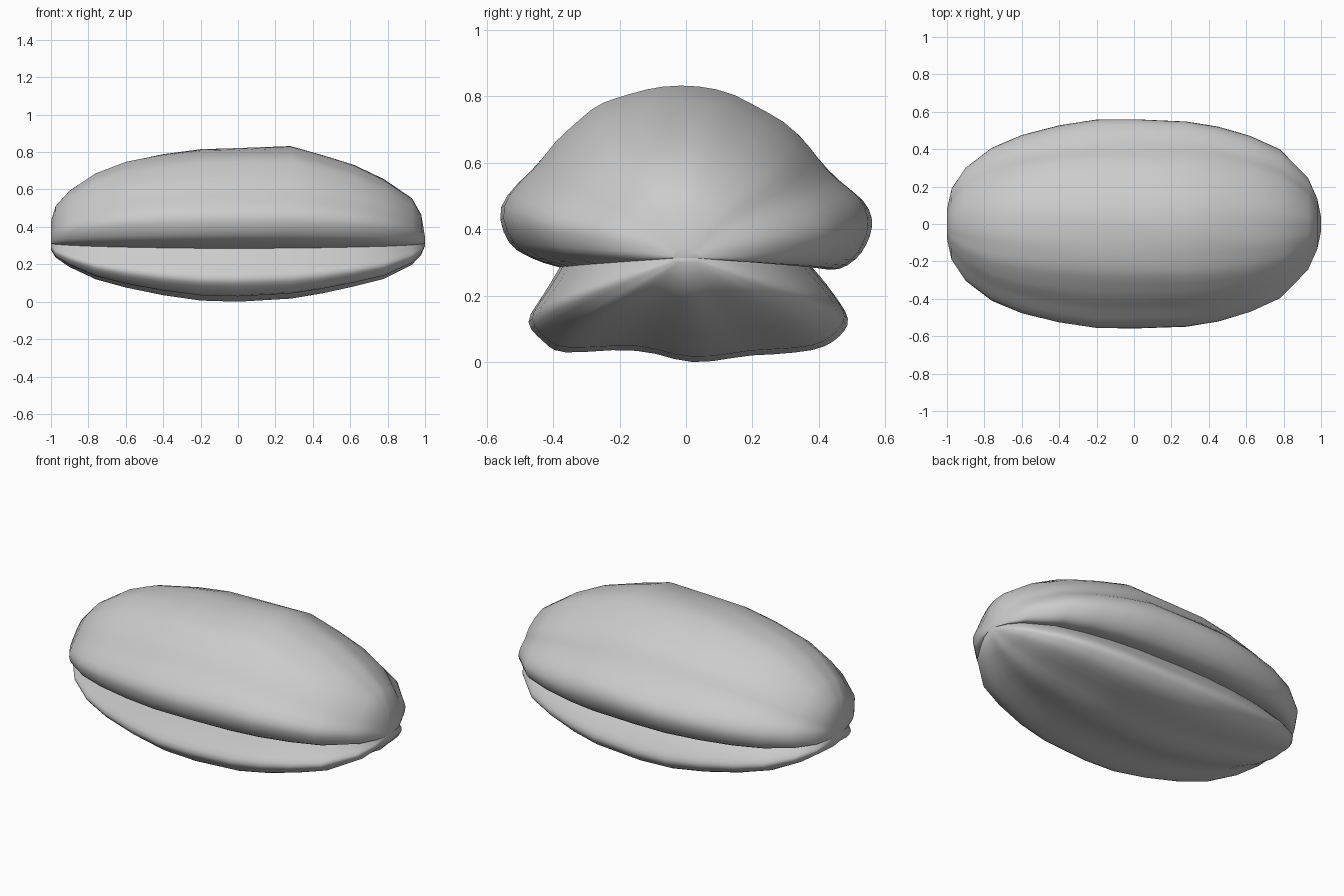
import bpy, bmesh, math
from mathutils import Vector

cube = bpy.data.objects.get("Cube")
if cube:
    bpy.data.objects.remove(cube, do_unlink=True)

grey = bpy.data.materials.new("stone grey")
grey.use_nodes = True
colour = (0.6, 0.6, 0.6, 1)
grey.diffuse_color = colour
grey.node_tree.nodes["Principled BSDF"].inputs["Base Color"].default_value = colour

SEAM = 0.305   # height of the groove between the two shells

# Widest cross-sections (y, z), from one groove to the other
UPPER = [(0.38, 0.285), (0.46, 0.28), (0.53, 0.33), (0.56, 0.41), (0.53, 0.49),
         (0.43, 0.58), (0.34, 0.69), (0.2, 0.78), (0.04, 0.83), (-0.12, 0.82),
         (-0.25, 0.78), (-0.36, 0.7), (-0.47, 0.58), (-0.56, 0.47),
         (-0.53, 0.36), (-0.46, 0.31), (-0.38, 0.285)]
LOWER = [(-0.38, 0.285), (-0.43, 0.2), (-0.475, 0.12), (-0.43, 0.06), (-0.36, 0.03),
         (-0.15, 0.035), (0.02, 0), (0.2, 0.02), (0.38, 0.035), (0.46, 0.08),
         (0.487, 0.13), (0.45, 0.2), (0.38, 0.285)]

# Stations along the length: x, width, height above groove, depth below groove
STATIONS = [(-1, 0.14, 0.22, 0.12), (-0.975, 0.34, 0.38, 0.25), (-0.9, 0.54, 0.54, 0.41),
            (-0.76, 0.73, 0.72, 0.62), (-0.6, 0.85, 0.84, 0.76), (-0.4, 0.94, 0.92, 0.89),
            (-0.2, 0.995, 0.97, 0.98), (0, 1, 0.98, 1), (0.28, 0.98, 1, 0.95),
            (0.45, 0.93, 0.91, 0.86), (0.62, 0.84, 0.81, 0.74), (0.78, 0.71, 0.66, 0.61),
            (0.93, 0.44, 0.46, 0.37), (0.98, 0.24, 0.29, 0.2), (1, 0.07, 0.06, 0.05)]


def smooth_section(points, steps=3):
    """Catmull-Rom rounding of a cross-section."""
    result = []
    last = len(points) - 1
    for i in range(last):
        p = [Vector(points[max(0, min(last, i + k))]) for k in (-1, 0, 1, 2)]
        for s in range(steps):
            t = s / steps
            result.append(0.5 * (2 * p[1] + (p[2] - p[0]) * t
                                 + (2 * p[0] - 5 * p[1] + 4 * p[2] - p[3]) * t ** 2
                                 + (3 * p[1] - p[0] - 3 * p[2] + p[3]) * t ** 3))
    return result + [Vector(points[-1])]


def shell(name, section):
    """Loft a closed half shell through all stations, with faint lengthwise ridges."""
    section = smooth_section(section)
    bm = bmesh.new()
    rows = []
    for x, width, up, down in STATIONS:
        row = []
        for y, z in section:
            rise = z - SEAM
            grow = 1 + 0.006 * math.sin(y * 31 + x * 3) * math.sin(z * 23 - x * 2)
            height = rise * (up if rise > 0 else down) * grow
            row.append(bm.verts.new((x, y * width * grow, SEAM + 0.01 * (1 - width) + height)))
        rows.append(row)
    for a, b in zip(rows, rows[1:]):
        for i in range(len(a)):
            j = (i + 1) % len(a)
            bm.faces.new((a[i], b[i], b[j], a[j]))
    # Blunt end caps
    bm.faces.new(rows[0])
    bm.faces.new(rows[-1])
    bmesh.ops.recalc_face_normals(bm, faces=bm.faces)
    mesh = bpy.data.meshes.new(name)
    bm.to_mesh(mesh)
    bm.free()
    mesh.materials.append(grey)
    obj = bpy.data.objects.new(name, mesh)
    bpy.context.collection.objects.link(obj)
    bpy.ops.object.select_all(action="DESELECT")
    obj.select_set(True)
    bpy.context.view_layer.objects.active = obj
    bpy.ops.object.shade_smooth_by_angle(angle=math.radians(40))


shell("upper_shell", UPPER)
shell("lower_shell", LOWER)
